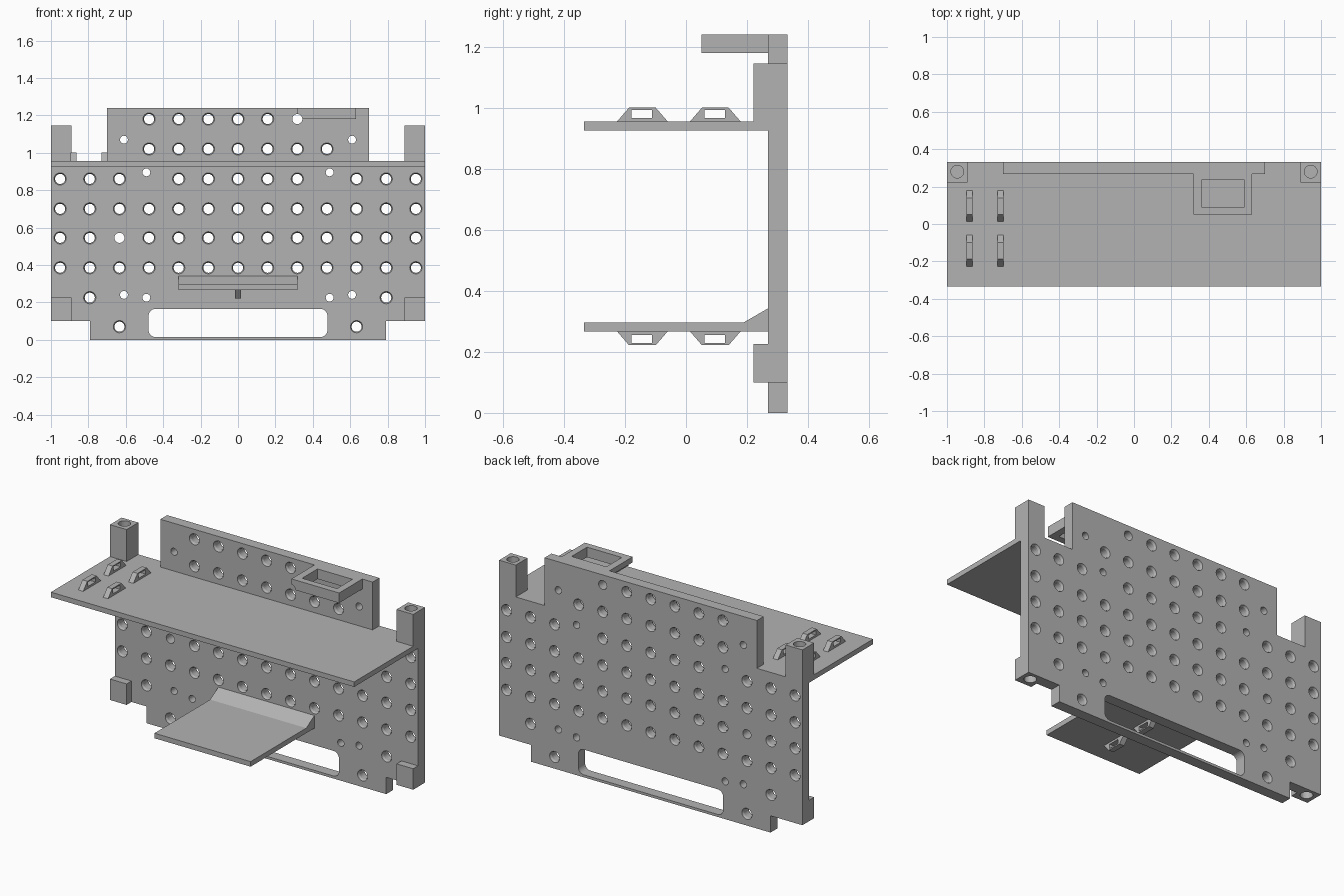
import bpy, bmesh, math
from mathutils import Vector

if "Cube" in bpy.data.objects:
    bpy.data.objects.remove(bpy.data.objects["Cube"])

grey = bpy.data.materials.new("plain grey")
grey.use_nodes = True
grey.diffuse_color = (0.45, 0.45, 0.45, 1)
grey.node_tree.nodes["Principled BSDF"].inputs["Base Color"].default_value = (0.45, 0.45, 0.45, 1)

FRONT, BACK = 0.268, 0.332      # faces of the upright panel
SHELF_TOP, SHELF_LOW = 0.955, 0.925
PITCH = 0.1585                  # hole spacing


def place(axis, u, v, w):
    return Vector({"X": (w, u, v), "Y": (u, w, v), "Z": (u, v, w)}[axis])


def loft(bm, rings):
    """Skin a list of point rings and cap both ends."""
    rows = [[bm.verts.new(p) for p in ring] for ring in rings]
    n = len(rows[0])
    for a, b in zip(rows, rows[1:]):
        for i in range(n):
            j = (i + 1) % n
            bm.faces.new((a[i], a[j], b[j], b[i]))
    bm.faces.new(rows[0][::-1])
    bm.faces.new(rows[-1])


def prism(bm, pts, axis, lo, hi):
    loft(bm, [[place(axis, u, v, w) for u, v in pts] for w in (lo, hi)])


def box(bm, x, y, z):
    prism(bm, [(x[0], y[0]), (x[1], y[0]), (x[1], y[1]), (x[0], y[1])], "Z", *z)


def drill(bm, u, v, axis, profile, sides=24):
    """Round cutter with (position, radius) stations along its axis."""
    angles = [math.tau * i / sides for i in range(sides)]
    loft(bm, [[place(axis, u + r * math.cos(a), v + r * math.sin(a), w) for a in angles]
              for w, r in profile])


def finish(bm, name, cutter=None):
    bmesh.ops.recalc_face_normals(bm, faces=bm.faces)
    mesh = bpy.data.meshes.new(name)
    bm.to_mesh(mesh)
    bm.free()
    mesh.materials.append(grey)
    obj = bpy.data.objects.new(name, mesh)
    bpy.context.collection.objects.link(obj)
    if cutter:
        tool = finish(cutter, name + "_cutter")
        tool.hide_render = True
        mod = obj.modifiers.new("cut", "BOOLEAN")
        mod.operation, mod.solver, mod.object = "DIFFERENCE", "EXACT", tool
        bpy.context.view_layer.objects.active = obj
        bpy.ops.object.modifier_apply(modifier=mod.name)
        bpy.data.objects.remove(tool)
    return obj


def post_socket(bm, side, lo, hi):
    drill(bm, side * 0.945, 0.28, "Z", [(lo, 0.034), (hi, 0.034)])


# Upright panel: stepped outline, mirrored
half = [(0.79, 0), (0.79, 0.10), (1, 0.10), (1, SHELF_TOP), (0.70, SHELF_TOP), (0.70, 1.24)]
panel = bmesh.new()
prism(panel, half + [(-x, z) for x, z in reversed(half)], "Y", FRONT, BACK)

# Bolt holes, chamfered on both faces
cuts = bmesh.new()
chamfered = [(0.25, 0.033), (FRONT, 0.033), (0.28, 0.027),
             (0.32, 0.027), (BACK, 0.033), (0.35, 0.033)]
plain = [(0.25, 0.027), (0.35, 0.027)]
full = range(-6, 7)
rows = {
    1.18: range(-3, 3),
    1.02: range(-3, 4),
    0.86: [k for k in full if abs(k) != 3],
    0.70: full, 0.545: full, 0.385: full,
    0.225: (-5, 5),
    0.07: (-4, 4),
}
for z, columns in rows.items():
    for k in columns:
        bare = (z, k) in ((1.18, 2), (0.545, -4))
        drill(cuts, k * PITCH, z, "Y", plain if bare else chamfered)

# Small fixing holes
for x, z in ((0.49, 0.895), (0.61, 1.07), (0.61, 0.24), (0.49, 0.225)):
    for side in (-1, 1):
        drill(cuts, side * x, z, "Y", [(0.25, 0.021), (0.35, 0.021)])

# Rounded slot at the bottom
slot = []
for quarter, (sx, sz) in enumerate(((1, 1), (-1, 1), (-1, -1), (1, -1))):
    for step in range(7):
        a = math.pi / 2 * (quarter + step / 6)
        slot.append((sx * 0.442 + 0.036 * math.cos(a), 0.09 + sz * 0.039 + 0.036 * math.sin(a)))
prism(cuts, slot, "Y", 0.25, 0.35)
for side in (-1, 1):
    post_socket(cuts, side, 0.05, 0.20)
finish(panel, "back_panel", cuts)

# Corner posts with blind sockets
for side, label in ((1, "left"), (-1, "right")):
    span = sorted((side * 0.89, side))
    upper, hole = bmesh.new(), bmesh.new()
    box(upper, span, (0.222, BACK), (SHELF_TOP, 1.145))
    post_socket(hole, side, 1.02, 1.2)
    finish(upper, label + "_upper_post", hole)
    lower, hole = bmesh.new(), bmesh.new()
    box(lower, span, (0.222, FRONT), (0.10, 0.225))
    post_socket(hole, side, 0.05, 0.20)
    finish(lower, label + "_lower_post", hole)

# Wide upper shelf
shelf = bmesh.new()
box(shelf, (-1, 1), (-0.334, FRONT), (SHELF_LOW, SHELF_TOP))
finish(shelf, "upper_shelf")

# Small lower shelf with a sloped brace at the panel
shelf = bmesh.new()
prism(shelf, [(-0.334, 0.267), (FRONT, 0.267), (FRONT, 0.342), (0.19, 0.297), (-0.334, 0.297)],
      "X", -0.317, 0.317)
finish(shelf, "lower_shelf")

# Open holder block on the panel's top edge
holder, hole = bmesh.new(), bmesh.new()
box(holder, (0.317, 0.632), (0.05, FRONT), (1.18, 1.24))
box(hole, (0.36, 0.59), (0.09, 0.235), (1.1, 1.3))
drill(hole, 2 * PITCH, 1.18, "Y", [(0, 0.027), (0.3, 0.027)])
finish(holder, "tool_holder", hole)


# Cable tie loops: trapezoid bridge with a window
def tie_loop(name, x, y, base, up):
    body, window = bmesh.new(), bmesh.new()
    outline = [(-0.083, 0), (0.083, 0), (0.044, 0.045), (-0.044, 0.045)]
    opening = [(-0.036, 0.012), (0.032, 0.012), (0.032, 0.038), (-0.036, 0.038)]
    for bm, pts, w in ((body, outline, 0.016), (window, opening, 0.04)):
        prism(bm, [(y + u, base + up * v) for u, v in pts], "X", x - w, x + w)
    finish(body, name, window)


for y, label in ((-0.143, "front"), (0.096, "rear")):
    tie_loop(label + "_outer_tie_loop", -0.879, y, SHELF_TOP, 1)
    tie_loop(label + "_inner_tie_loop", -0.715, y, SHELF_TOP, 1)
    tie_loop(label + "_under_tie_loop", 0, y, 0.267, -1)
